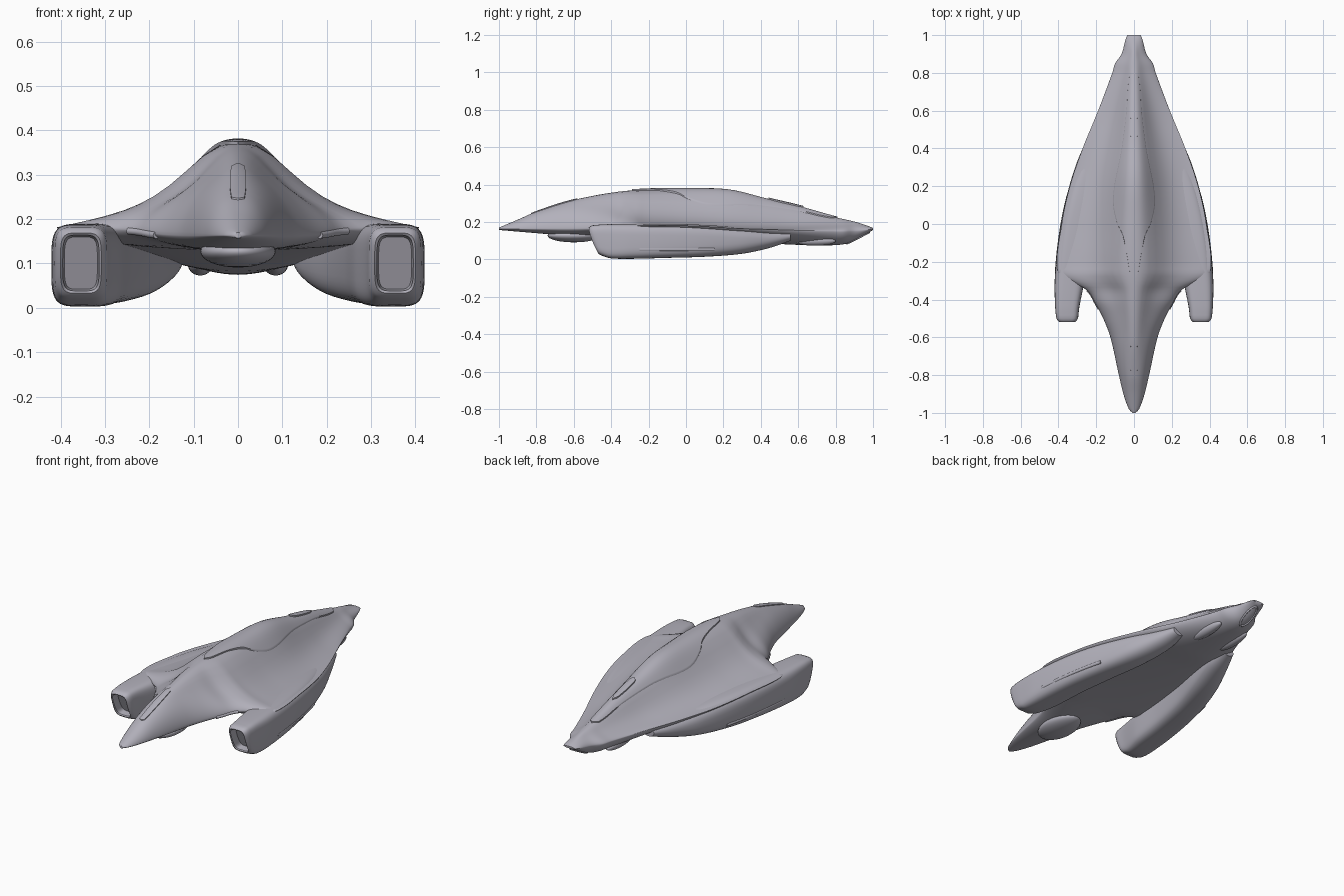
import bpy, bmesh, math
from mathutils import Vector

if "Cube" in bpy.data.objects:
    bpy.data.objects.remove(bpy.data.objects["Cube"], do_unlink=True)

grey = bpy.data.materials.new("hull grey")
grey.use_nodes = True
grey.diffuse_color = (0.45, 0.44, 0.50, 1)
grey.node_tree.nodes["Principled BSDF"].inputs["Base Color"].default_value = (0.45, 0.44, 0.50, 1)


def curve_at(pts, y):
    """Smooth interpolation through (position, value) pairs."""
    y = min(max(y, pts[0][0]), pts[-1][0])
    i = 0
    while i < len(pts) - 2 and y > pts[i + 1][0]:
        i += 1

    def slope(k):
        a, b = pts[max(k - 1, 0)], pts[min(k + 1, len(pts) - 1)]
        return (b[1] - a[1]) / (b[0] - a[0])
    (y0, v0), (y1, v1) = pts[i], pts[i + 1]
    h = y1 - y0
    t = (y - y0) / h
    return ((1 + 2 * t) * (1 - t) ** 2 * v0 + t * (1 - t) ** 2 * h * slope(i)
            + t * t * (3 - 2 * t) * v1 + t * t * (t - 1) * h * slope(i + 1))


def finish(ob, angle=40):
    ob.data.materials.append(grey)
    bpy.ops.object.select_all(action="DESELECT")
    ob.select_set(True)
    bpy.context.view_layer.objects.active = ob
    bpy.ops.object.shade_smooth_by_angle(angle=math.radians(angle))
    return ob


def loft(name, rings, closed=True, angle=40):
    """Skin a list of equal-length point rings."""
    bm = bmesh.new()
    rows = [[bm.verts.new(p) for p in r] for r in rings]
    n = len(rows[0])
    for a, b in zip(rows, rows[1:]):
        for i in range(n if closed else n - 1):
            j = (i + 1) % n
            bm.faces.new((a[i], a[j], b[j], b[i]))
    if closed:
        bm.faces.new(rows[0])
        bm.faces.new(rows[-1][::-1])
    bmesh.ops.recalc_face_normals(bm, faces=bm.faces)
    me = bpy.data.meshes.new(name)
    bm.to_mesh(me)
    bm.free()
    ob = bpy.data.objects.new(name, me)
    bpy.context.collection.objects.link(ob)
    return finish(ob, angle)


# Hull profiles along the length
WIDTH = [(-1, .008), (-.98, .027), (-.9, .056), (-.8, .08), (-.6, .125), (-.5, .163), (-.42, .205),
         (-.35, .25), (-.3, .34), (-.25, .405), (0, .383), (.2, .34), (.4, .272), (.6, .19),
         (.8, .115), (.85, .1), (.9, .066), (.98, .044), (1, .034)]
TOP = [(-1, .17), (-.9, .212), (-.8, .255), (-.6, .318), (-.3, .368), (.1, .375), (.25, .365),
       (.43, .32), (.6, .28), (.8, .225), (.9, .202), (.97, .18), (1, .168)]
EDGE = [(-1, .163), (-.5, .165), (-.3, .18), (0, .18), (.3, .165), (.8, .15), (.92, .152), (1, .163)]
BOTTOM = [(-1, .157), (-.8, .14), (-.6, .125), (-.3, .13), (0, .12), (.3, .1), (.5, .082),
          (.8, .076), (.9, .098), (1, .157)]
FLARE = [(-1, 0), (-.75, 0), (-.45, .4), (-.2, 1), (.5, 1), (.8, .6), (1, 0)]


def hull_z(x, y, upper=True):
    u = min(abs(x) / curve_at(WIDTH, y), 1)
    e = curve_at(EDGE, y)
    dome = max(1 - u * u, 0) ** .6
    if not upper:
        return e - (e - curve_at(BOTTOM, y)) * dome
    bell = 1 / (1 + (u / .38) ** 2.6) - .075 * u ** 1.0
    k = curve_at(FLARE, y)
    return e + (curve_at(TOP, y) - e) * (k * bell + (1 - k) * dome)


rings = []
for i in range(121):
    y = -math.cos(math.pi * i / 120) * .35 + (i / 60 - 1) * .65
    w = curve_at(WIDTH, y)
    ring = []
    for j in range(64):
        a = math.tau * j / 64
        x = w * math.cos(a)
        ring.append((x, y, hull_z(x, y, j <= 32)))
    rings.append(ring)
loft("main_hull", rings, angle=60)


# Raised panels that follow the upper hull
def hull_panel(name, outline, lift, rows=60):
    y0, y1 = outline[0][0], outline[-1][0]
    grid = []
    for i in range(rows + 1):
        y = y0 + (y1 - y0) * (1 - math.cos(math.pi * i / rows)) / 2
        h = max(curve_at(outline, y), .0005)
        row = []
        for j in range(21):
            s = math.sin((j / 10 - 1) * math.pi / 2)
            end = 0 if i in (0, rows) or j in (0, 20) else 1
            row.append((h * s, y, hull_z(h * s, y) + (lift * end if end else -.003)))
        grid.append(row)
    loft(name, grid, False)


hull_panel("canopy", [(-.29, 0), (-.26, .02), (-.15, .04), (-.05, .063), (0, .088), (.1, .111), (.2, .105),
                      (.3, .085), (.4, .065), (.6, .04), (.78, .025), (.81, 0)], .006)
hull_panel("dorsal_ridge", [(.44, 0), (.46, .017), (.6, .014), (.63, 0)], .013, 24)
hull_panel("nose_strip", [(-.83, 0), (-.82, .015), (-.6, .015), (-.58, 0)], .004, 24)


# Side pods: y, inner x, outer x, bottom, top, squareness
POD = [(-.5, .295, .413, .02, .182, 4.5), (-.44, .288, .418, .006, .187, 4.5),
       (-.3, .262, .42, .003, .19, 4), (-.1, .24, .403, .008, .19, 3.6), (.1, .205, .368, .014, .184, 3.2),
       (.3, .155, .312, .03, .17, 2.6), (.45, .125, .25, .062, .155, 2.2), (.56, .13, .2, .1, .145, 2)]


def pod_value(k, y):
    return curve_at([(r[0], r[k]) for r in POD], y)


def pod_ring(side, y, inset=0):
    x0, x1, z0, z1, n = (pod_value(k, y) for k in range(1, 6))
    slant = min(max((-.3 - y) / .2, 0), 1) * .05
    ring = []
    for j in range(48):
        a = math.tau * j / 48
        c, s = math.cos(a), math.sin(a)
        x = (x0 + x1) / 2 + ((x1 - x0) / 2 - inset) * math.copysign(abs(c) ** (2 / n), c)
        sz = math.copysign(abs(s) ** (2 / n), s)
        z = (z0 + z1) / 2 + ((z1 - z0) / 2 - inset) * sz
        ring.append(Vector((side * x, y + slant * ((1 - sz) / 2) ** 1.5, z)))
    return ring


def bar(name, points, radius):
    """Thin rounded rail through points."""
    cu = bpy.data.curves.new(name, "CURVE")
    cu.dimensions = "3D"
    cu.bevel_depth = radius
    cu.bevel_resolution = 3
    cu.use_fill_caps = True
    sp = cu.splines.new("POLY")
    sp.points.add(len(points) - 1)
    for p, co in zip(sp.points, points):
        p.co = (*co, 1)
    ob = bpy.data.objects.new(name, cu)
    bpy.context.collection.objects.link(ob)
    cu.materials.append(grey)
    return ob


def blob(name, loc, size):
    bpy.ops.mesh.primitive_uv_sphere_add(segments=32, ring_count=16, location=loc)
    ob = bpy.context.object
    ob.name = name
    ob.scale = size
    return finish(ob)


for side, label in ((1, "left"), (-1, "right")):
    # Recessed intake, rounded lip, then the pod body
    body = []
    for dy, inset in ((.025, .022), (-.016, .018), (-.02, .013), (-.012, .005)):
        body.append([p + Vector((0, dy, 0)) for p in pod_ring(side, -.5, inset)])
    body += [pod_ring(side, -.5 + 1.06 * i / 60) for i in range(61)]
    loft(label + "_pod", body)

    rail = []
    for i in range(21):
        y = -.25 + .4 * i / 20
        rail.append((side * (pod_value(2, y) - .008), y, .053))
    bar(label + "_pod_side_rail", rail, .009)

    # Slim vent along the wing's leading edge
    vent = []
    for i in range(9):
        y = -.45 + .1 * i / 8
        vent.append((side * (curve_at(WIDTH, y) - .004), y, curve_at(EDGE, y) - .004))
    bar(label + "_wing_vent", vent, .008)

    blob(label + "_rear_thruster", (side * .085, .69, .098), (.028, .11, .025))

# Chin fairing and tail exhaust rim
blob("chin_fairing", (0, -.6, .127), (.085, .14, .036))
rim = []
for i in range(33):
    a = math.tau * i / 32
    x, y = .026 * math.cos(a), .92 + .06 * math.sin(a)
    rim.append((x, y, hull_z(x, y, False)))
bar("tail_exhaust_rim", rim, .005)
